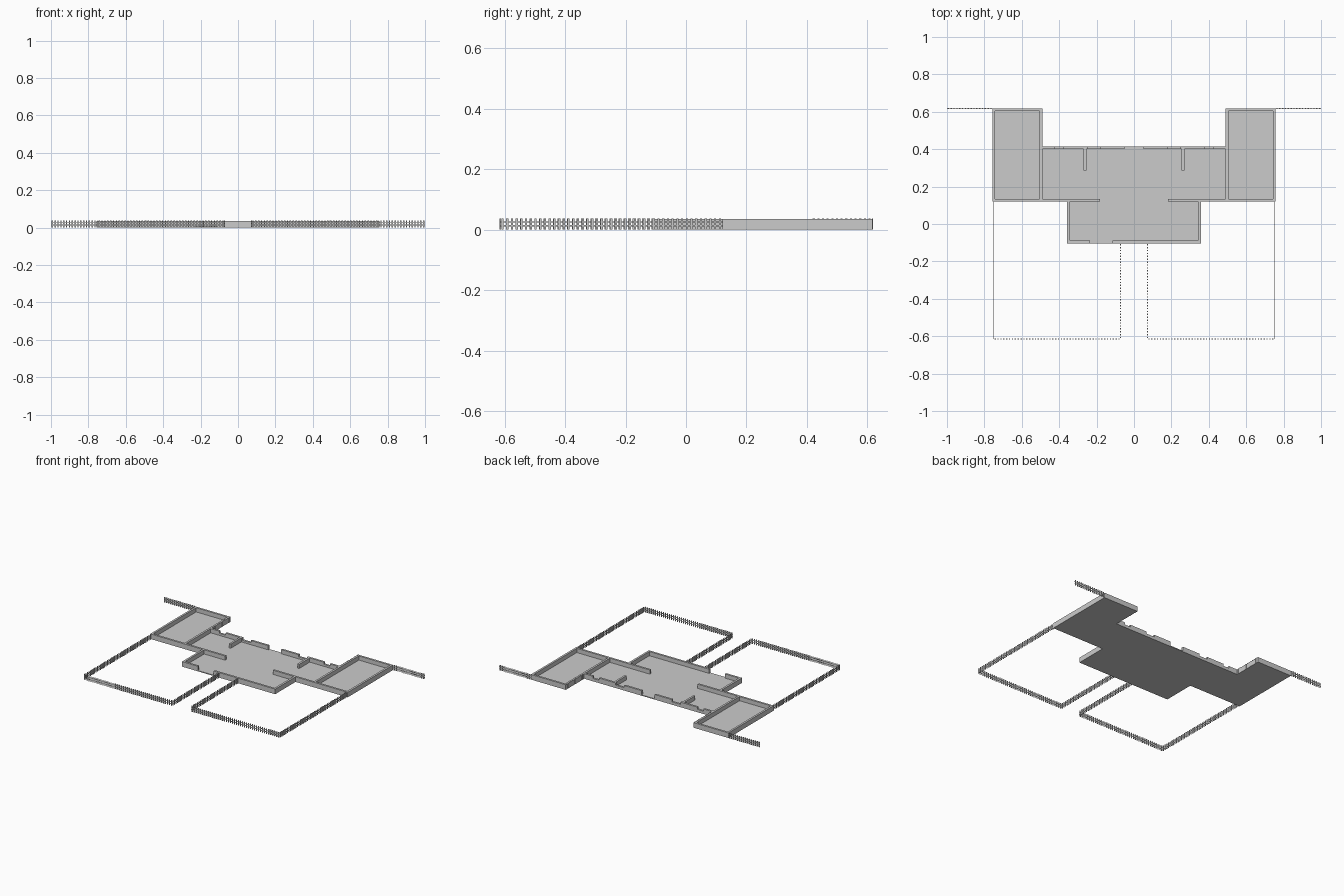
import bpy, bmesh
from mathutils import Vector, Matrix

if "Cube" in bpy.data.objects:
    bpy.data.objects.remove(bpy.data.objects["Cube"])

H = 0.035      # wall height
T = 0.014      # wall thickness
FLOOR = 0.006  # slab thickness


def add_box(bm, x0, x1, y0, y1, z0, z1):
    m = Matrix.Translation(((x0 + x1) / 2, (y0 + y1) / 2, (z0 + z1) / 2))
    m = m @ Matrix.Diagonal((x1 - x0, y1 - y0, z1 - z0, 1))
    bmesh.ops.create_cube(bm, size=1, matrix=m)


def finish(name, bm):
    me = bpy.data.meshes.new(name)
    bm.to_mesh(me)
    bm.free()
    ob = bpy.data.objects.new(name, me)
    bpy.context.collection.objects.link(ob)
    return ob


def boxes(name, items, mirror=False):
    bm = bmesh.new()
    for b in items:
        add_box(bm, *b)
        if mirror:
            add_box(bm, -b[1], -b[0], *b[2:])
    return finish(name, bm)


# Floor slab extruded from the building outline
half = [(0.357, -0.103), (0.357, 0.12), (0.757, 0.12), (0.757, 0.617),
        (0.49, 0.617), (0.49, 0.415)]
outline = half + [(-x, y) for x, y in reversed(half)]
bm = bmesh.new()
face = bm.faces.new([bm.verts.new((x, y, 0)) for x, y in outline])
ext = bmesh.ops.extrude_face_region(bm, geom=[face])
bmesh.ops.translate(bm, vec=(0, 0, FLOOR),
                    verts=[v for v in ext["geom"] if isinstance(v, bmesh.types.BMVert)])
bmesh.ops.recalc_face_normals(bm, faces=bm.faces)
finish("floor_slab", bm)

# Side wing walls
boxes("wing_walls", [
    (0.757 - T, 0.757, 0.12, 0.617, 0, H),
    (0.49, 0.49 + T, 0.12, 0.617, 0, H),
    (0.49 + T, 0.757 - T, 0.617 - T, 0.617, 0, H),
    (0.49 + T, 0.757 - T, 0.12, 0.12 + T, 0, H),
], mirror=True)

# Walls between hall and front room, plus short partitions
boxes("hall_walls", [
    (0.183, 0.49, 0.12, 0.12 + T, 0, H),
    (0.255, 0.255 + T, 0.285, 0.415 - T, 0, H),
], mirror=True)

# Back wall: full-height piers, low window sills, central doorway
SILL = 0.02
boxes("back_wall", [
    (0.05, 0.183, 0.415 - T, 0.415, 0, H),
    (0.183, 0.248, 0.415 - T, 0.415, 0, SILL),
    (0.248, 0.377, 0.415 - T, 0.415, 0, H),
    (0.377, 0.423, 0.415 - T, 0.415, 0, SILL),
    (0.423, 0.49, 0.415 - T, 0.415, 0, H),
], mirror=True)

# Front room walls with an off-centre doorway
boxes("front_room_sides", [(0.357 - T, 0.357, -0.103, 0.12, 0, H)], mirror=True)
boxes("front_wall", [
    (-0.357 + T, -0.236, -0.103, -0.103 + T, 0, H),
    (-0.115, 0.357 - T, -0.103, -0.103 + T, 0, H),
])


def fence(name, a, b, step=0.0155):
    """Picket fence with two rails from a to b (axis aligned), mirrored."""
    a, b = Vector(a), Vector(b)
    along_x = abs(b.x - a.x) > abs(b.y - a.y)
    n = max(2, round((b - a).length / step))
    items = []
    w, t, r = 0.0035, 0.002, 0.001  # half picket width, half depth, half rail depth
    for i in range(n):
        p = a.lerp(b, (i + 0.5) / n)
        dx, dy = (w, t) if along_x else (t, w)
        items.append((p.x - dx, p.x + dx, p.y - dy, p.y + dy, 0, 0.0365))
    for z in (0.011, 0.024):
        dx, dy = (0, r) if along_x else (r, 0)
        items.append((min(a.x, b.x) - dx, max(a.x, b.x) + dx,
                      min(a.y, b.y) - dy, max(a.y, b.y) + dy, z, z + 0.004))
    boxes(name, items, mirror=True)


# Garden fences on both sides
fence("front_fence", (0.072, -0.615), (0.75, -0.615))
fence("side_fence", (0.75, -0.615), (0.75, 0.12))
fence("path_fence", (0.072, -0.615), (0.072, -0.103))
fence("rear_fence", (0.757, 0.617), (1.0, 0.617))
# Pickets set against the rear court walls
fence("court_side_pickets", (0.491, 0.415), (0.491, 0.615))
